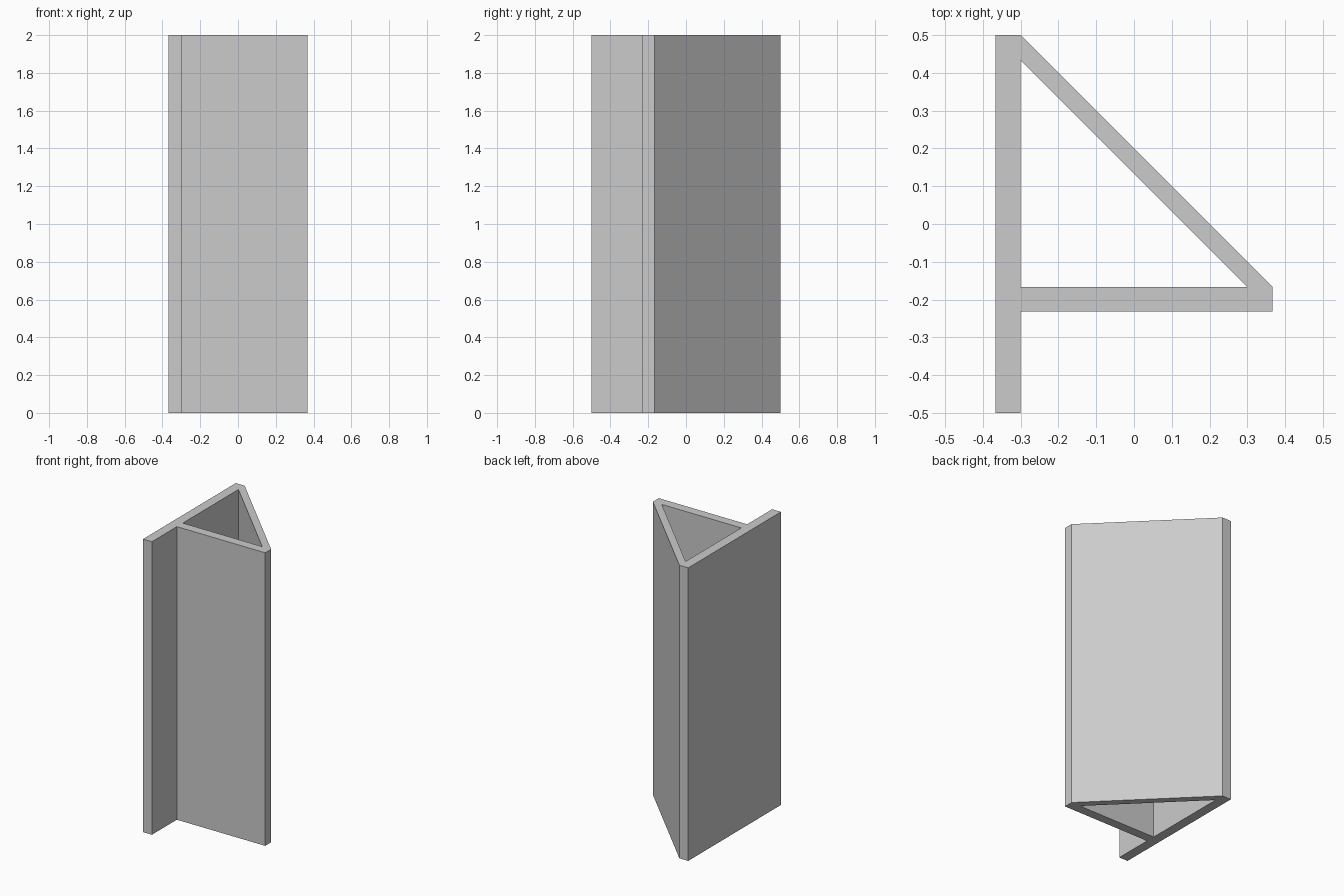
import bpy
import bmesh

cube = bpy.data.objects.get("Cube")
if cube:
    bpy.data.objects.remove(cube, do_unlink=True)

HEIGHT = 2.0
LEFT, RIGHT, INNER = -0.367, 0.367, -0.3   # long wall from LEFT to INNER
BASE, SHELF = -0.231, -0.167               # cross wall from BASE to SHELF

# Plan outline: long wall, cross wall and diagonal brace in one piece
outline = [(LEFT, -0.5), (INNER, -0.5), (INNER, BASE), (RIGHT, BASE),
           (RIGHT, SHELF), (INNER, 0.5), (LEFT, 0.5)]
# Triangular hollow between the three walls
hollow = [(INNER, SHELF), (0.3, SHELF), (INNER, 0.433)]

bm = bmesh.new()
for loop in (outline, hollow):
    verts = [bm.verts.new((x, y, 0)) for x, y in loop]
    for i, v in enumerate(verts):
        bm.edges.new((v, verts[i - 1]))
bmesh.ops.triangle_fill(bm, edges=bm.edges[:], use_beauty=True, normal=(0, 0, 1))

# Raise the section to full height, keeping the bottom cap
top = bmesh.ops.extrude_face_region(bm, geom=bm.faces[:], use_keep_orig=True)
bmesh.ops.translate(bm, vec=(0, 0, HEIGHT),
                    verts=[g for g in top["geom"] if isinstance(g, bmesh.types.BMVert)])
bmesh.ops.recalc_face_normals(bm, faces=bm.faces[:])

mesh = bpy.data.meshes.new("braced_column")
bm.to_mesh(mesh)
bm.free()

# Plain grey material
grey = bpy.data.materials.new("light_grey")
grey.use_nodes = True
colour = (0.6, 0.6, 0.6, 1)
grey.diffuse_color = colour
grey.node_tree.nodes["Principled BSDF"].inputs["Base Color"].default_value = colour
mesh.materials.append(grey)

column = bpy.data.objects.new("braced_column", mesh)
bpy.context.collection.objects.link(column)
